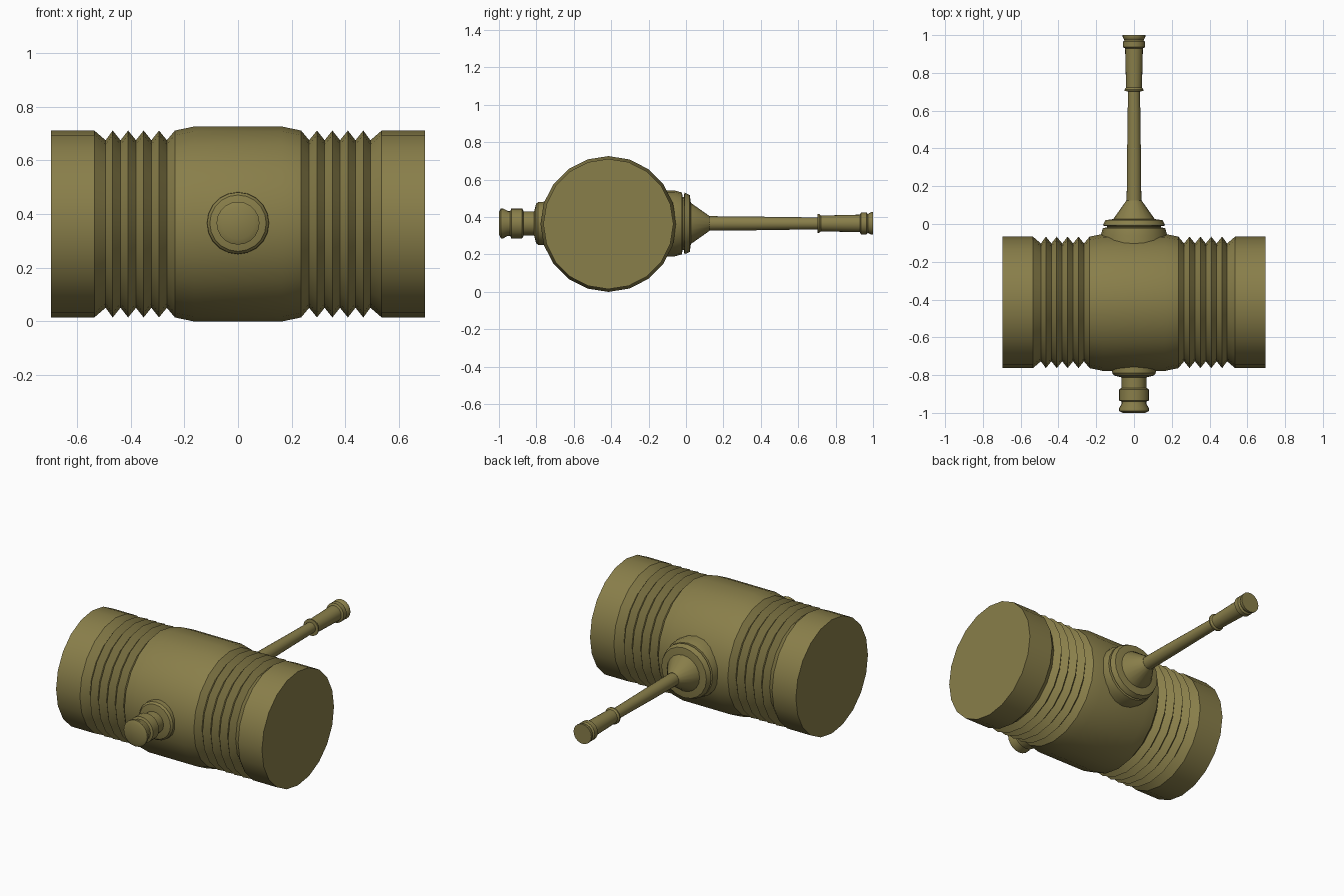
import bpy, bmesh, math
from mathutils import Vector

if "Cube" in bpy.data.objects:
    bpy.data.objects.remove(bpy.data.objects["Cube"])

CY, CZ = -0.415, 0.363   # head axis position
SIDES = 20

olive = bpy.data.materials.new("olive_bronze")
olive.diffuse_color = (0.25, 0.21, 0.068, 1)
olive.use_nodes = True
olive.node_tree.nodes["Principled BSDF"].inputs["Base Color"].default_value = olive.diffuse_color


def lathe(name, profile, axis, centre, sides=SIDES):
    """Revolve (position, radius) pairs around the x or y axis, with capped ends."""
    bm = bmesh.new()
    rings = []
    for p, r in profile:
        ring = []
        for i in range(sides):
            a = 2 * math.pi * i / sides
            u, w = r * math.sin(a), r * math.cos(a)
            co = Vector((p, u, w)) if axis == 'x' else Vector((u, p, w))
            ring.append(bm.verts.new(co + Vector(centre)))
        rings.append(ring)
    for a, b in zip(rings, rings[1:]):
        for i in range(sides):
            j = (i + 1) % sides
            bm.faces.new((a[i], a[j], b[j], b[i]))
    bm.faces.new(rings[0])
    bm.faces.new(rings[-1])
    bmesh.ops.recalc_face_normals(bm, faces=bm.faces)
    me = bpy.data.meshes.new(name)
    bm.to_mesh(me)
    bm.free()
    me.materials.append(olive)
    me.shade_smooth()
    me.set_sharp_from_angle(angle=math.radians(30))
    ob = bpy.data.objects.new(name, me)
    bpy.context.collection.objects.link(ob)
    return ob


# Hammer head: plain ends, zigzag grooves, swollen middle
PEAK, VALLEY = 0.348, 0.312
half = [(0.163, 0.363), (0.235, PEAK)]
for i in range(4):
    x = 0.265 + i * 0.0575
    half += [(x, VALLEY), (x + 0.029, PEAK)]
half += [(0.493, VALLEY), (0.535, PEAK), (0.696, PEAK)]
head = [(-x, r) for x, r in reversed(half)] + half
lathe("hammer_head", head, 'x', (0, CY, CZ))

# Collar where the handle meets the head
lathe("back_collar", [(-0.2, 0.176), (-0.06, 0.176), (-0.022, 0.165),
                      (-0.018, 0.142), (-0.012, 0.142), (-0.008, 0.165),
                      (0.02, 0.152), (0.026, 0.11)], 'y', (0, 0, CZ + 0.003))

# Cone socket, rod
lathe("handle_socket", [(0.0, 0.115), (0.026, 0.11), (0.125, 0.04)], 'y', (0, 0, CZ + 0.003))
lathe("handle_rod", [(0.1, 0.039), (0.34, 0.037), (0.53, 0.034), (0.72, 0.032)], 'y', (0, 0, CZ + 0.003))

# Grip with end rings
lathe("handle_grip", [(0.702, 0.032), (0.704, 0.05), (0.712, 0.05), (0.722, 0.042),
                      (0.885, 0.046), (0.93, 0.047), (0.936, 0.059), (0.965, 0.059),
                      (0.973, 0.05), (0.98, 0.055), (0.99, 0.06), (1.0, 0.06)],
      'y', (0, 0, CZ + 0.003))

# Front boss with stepped knob
lathe("front_collar", [(-0.7, 0.118), (-0.79, 0.115), (-0.802, 0.105), (-0.812, 0.065)],
      'y', (0, 0, CZ + 0.003))
lathe("front_knob", [(-0.78, 0.065), (-0.868, 0.065), (-0.876, 0.08), (-0.934, 0.08),
                     (-0.94, 0.066), (-0.952, 0.066), (-0.978, 0.08), (-0.99, 0.08),
                     (-1.0, 0.06)], 'y', (0, 0, CZ + 0.003))
